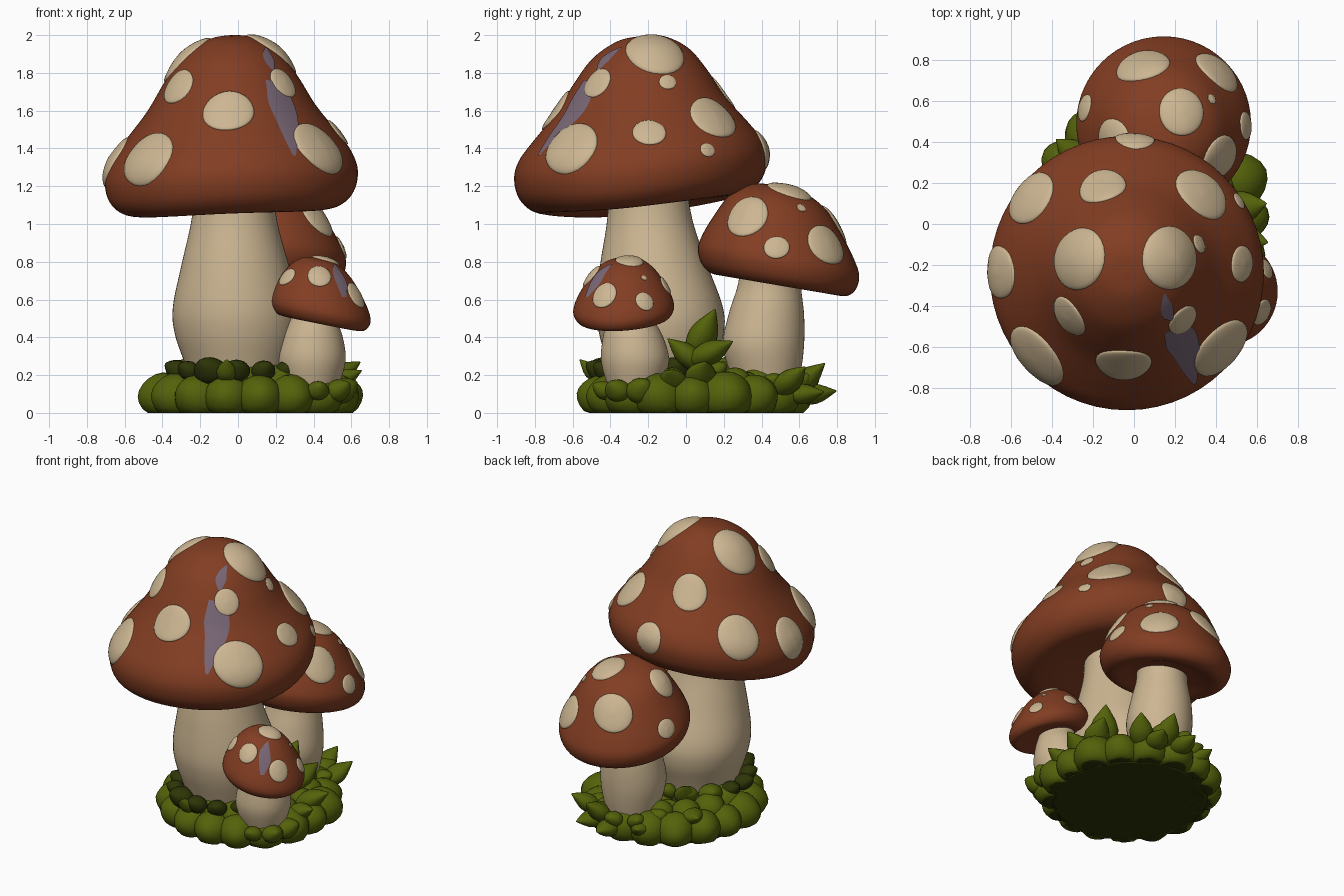
import bpy, bmesh, math, random
from mathutils import Vector, Matrix
from mathutils.bvhtree import BVHTree

if "Cube" in bpy.data.objects:
    bpy.data.objects.remove(bpy.data.objects["Cube"])

random.seed(4)


def material(name, col):
    m = bpy.data.materials.new(name)
    m.diffuse_color = (*col, 1)
    m.use_nodes = True
    m.node_tree.nodes["Principled BSDF"].inputs["Base Color"].default_value = m.diffuse_color
    return m


CAP = material("cap red brown", (0.225, 0.047, 0.016))
CREAM = material("cream", (0.61, 0.47, 0.29))
MOSS = material("moss green", (0.088, 0.122, 0.003))
DARK = material("dark moss green", (0.027, 0.036, 0.002))
PURPLE = material("streak mauve", (0.19, 0.135, 0.18))


def finish(bm, name, *mats):
    bmesh.ops.recalc_face_normals(bm, faces=bm.faces)
    for f in bm.faces:
        f.smooth = True
    me = bpy.data.meshes.new(name)
    bm.to_mesh(me)
    bm.free()
    for m in mats:
        me.materials.append(m)
    ob = bpy.data.objects.new(name, me)
    bpy.context.collection.objects.link(ob)
    return ob


def spline(pts, n=6):
    """Catmull-Rom through tuples of any size."""
    P = [Vector(p) for p in pts]
    P = [P[0]] + P + [P[-1]]
    out = []
    for i in range(1, len(P) - 2):
        a, b, c, d = P[i - 1:i + 3]
        for k in range(n):
            t = k / n
            out.append(0.5 * (2 * b + (c - a) * t + (2 * a - 5 * b + 4 * c - d) * t * t
                              + (3 * b - a - 3 * c + d) * t ** 3))
    return out + [P[-1]]


def lathe(rings, name, mat, segs=56, warp=None):
    """rings: (cx, cy, radius, z); both ends are closed."""
    bm = bmesh.new()
    loops = []
    for cx, cy, r, z in rings:
        loop = []
        for k in range(segs):
            a = 2 * math.pi * k / segs
            p = Vector((cx + max(r, 0.002) * math.cos(a), cy + max(r, 0.002) * math.sin(a), z))
            loop.append(bm.verts.new(warp(p) if warp else p))
        loops.append(loop)
    for l0, l1 in zip(loops, loops[1:]):
        for k in range(segs):
            j = (k + 1) % segs
            bm.faces.new((l0[k], l0[j], l1[j], l1[k]))
    bm.faces.new(loops[0])
    bm.faces.new(loops[-1])
    return finish(bm, name, mat)


def make_cap(name, cx, cy, z0, kx, ky, profile, front=0.0, back=0.0):
    """Lathed cap, tilted by shearing; front/back lift the rim in a curve."""
    rings = [(cx, cy, r, z0 + z) for r, z in spline(profile)]

    def warp(p):
        d = p.y - cy
        p.z += kx * (p.x - cx) + ky * d + (front if d < 0 else back) * d * d
        return p
    ob = lathe(rings, name, CAP, warp=warp)
    return BVHTree.FromPolygons([v.co for v in ob.data.vertices],
                                [p.vertices[:] for p in ob.data.polygons])


def make_spots(name, tree, spots):
    """Low domes that follow the cap surface; spots: (x, y, z, radius)."""
    bm = bmesh.new()
    for x, y, z, rad in spots:
        c, n, _, _ = tree.find_nearest(Vector((x, y, z)))
        t1 = n.orthogonal().normalized()
        t2 = n.cross(t1)
        ph = random.uniform(0, 6)
        segs, prev = 28, None
        top = bm.verts.new(c + n * (0.006 + 0.14 * rad))
        for rho in (0.2, 0.4, 0.6, 0.78, 0.9, 0.97, 1.0, 1.01):
            ring = []
            for k in range(segs):
                a = 2 * math.pi * k / segs
                w = rad * rho * (1 + 0.05 * math.cos(2 * a + ph))
                p = c + t1 * w * math.cos(a) + t2 * w * math.sin(a)
                q = tree.ray_cast(p + n * 0.1, -n)[0] or tree.find_nearest(p)[0]
                h = -0.012 if rho > 1 else 0.004 + 0.14 * rad * math.sqrt(1 - rho * rho)
                ring.append(bm.verts.new(q + n * h))
            for k in range(segs):
                j = (k + 1) % segs
                if prev:
                    bm.faces.new((prev[k], ring[k], ring[j], prev[j]))
                else:
                    bm.faces.new((top, ring[k], ring[j]))
            prev = ring
    finish(bm, name, CREAM)


def make_streak(name, tree, rows):
    """Thin patch projected from the front; rows: (z, x left, x right)."""
    bm = bmesh.new()
    prev = None
    for z, xa, xb in spline(rows, 4):
        row = []
        for k in range(6):
            x = xa + (xb - xa) * k / 5
            q, n, _, _ = tree.ray_cast(Vector((x, -3, z)), Vector((0, 1, 0)))
            row.append(bm.verts.new(q + n * 0.005))
        if prev:
            for k in range(5):
                bm.faces.new((prev[k], prev[k + 1], row[k + 1], row[k]))
        prev = row
    finish(bm, name, PURPLE)


# caps
big = make_cap("large_cap", -0.035, -0.24, 1.12, 0.04, 0.12, [
    (0, 0.875), (0.12, 0.86), (0.25, 0.78), (0.35, 0.65), (0.45, 0.485), (0.57, 0.33), (0.645, 0.22),
    (0.67, 0.12), (0.64, 0.015), (0.55, -0.045), (0.4, -0.03), (0.2, 0.03), (0, 0.05)],
    front=0.17, back=0.06)
mid = make_cap("back_cap", 0.145, 0.49, 0.69, 0, -0.17, [
    (0, 0.515), (0.13, 0.50), (0.25, 0.43), (0.34, 0.3), (0.405, 0.18),
    (0.427, 0.1), (0.40, 0.02), (0.33, -0.015), (0.2, 0.02), (0, 0.04)])
small = make_cap("small_cap", 0.435, -0.33, 0.485, -0.2, 0.08, [
    (0, 0.335), (0.09, 0.32), (0.165, 0.26), (0.225, 0.17), (0.262, 0.09),
    (0.263, 0.035), (0.225, -0.005), (0.15, 0.005), (0, 0.02)], front=0.2)

# raised spots
make_spots("large_cap_spots", big, [
    (-0.49, 0.12, 1.42, 0.145), (-0.155, 0.18, 1.68, 0.12), (0.33, 0.145, 1.56, 0.14),
    (-0.27, -0.17, 1.87, 0.16), (0.175, -0.165, 1.9, 0.16), (0.535, -0.195, 1.49, 0.085),
    (-0.335, -0.465, 1.74, 0.105), (0.25, -0.48, 1.755, 0.085), (-0.48, -0.65, 1.35, 0.165),
    (-0.055, -0.72, 1.62, 0.13), (0.43, -0.61, 1.405, 0.16), (-0.65, -0.235, 1.33, 0.135),
    (0.005, 0.415, 1.4, 0.1), (0.31, -0.10, 1.745, 0.045), (0.5, 0.105, 1.385, 0.04)])
make_spots("back_cap_spots", mid, [
    (0.04, 0.775, 0.99, 0.13), (0.41, 0.745, 0.89, 0.12), (0.235, 0.555, 1.2, 0.115),
    (0.405, 0.33, 1.03, 0.12), (0.545, 0.48, 0.875, 0.065), (-0.09, 0.42, 1.1, 0.1),
    (-0.25, 0.57, 0.88, 0.065), (0.385, 0.615, 1.09, 0.025)])
make_spots("small_cap_spots", small, [
    (0.43, -0.49, 0.715, 0.065), (0.63, -0.435, 0.625, 0.07), (0.47, -0.30, 0.82, 0.075),
    (0.67, -0.21, 0.6, 0.05), (0.27, -0.42, 0.71, 0.055), (0.45, -0.1, 0.68, 0.05),
    (0.25, -0.25, 0.68, 0.055), (0.58, -0.22, 0.72, 0.015)])

# mauve streaks
make_streak("large_cap_streak_upper", big, [
    (1.93, 0.14, 0.15), (1.90, 0.13, 0.17), (1.86, 0.14, 0.19), (1.81, 0.18, 0.19)])
make_streak("large_cap_streak_lower", big, [
    (1.76, 0.145, 0.16), (1.72, 0.15, 0.24), (1.64, 0.16, 0.29), (1.55, 0.2, 0.315),
    (1.47, 0.235, 0.315), (1.36, 0.29, 0.305)])
make_streak("small_cap_streak", small, [
    (0.785, 0.505, 0.51), (0.74, 0.5, 0.545), (0.68, 0.52, 0.575), (0.61, 0.55, 0.57)])

# stems: (centre x, centre y, radius, z)
lathe(spline([(0, -0.13, 0.22, 0.08), (0, -0.13, 0.285, 0.27), (-0.005, -0.13, 0.33, 0.42),
              (-0.01, -0.14, 0.335, 0.56), (-0.015, -0.17, 0.285, 0.78), (-0.02, -0.19, 0.23, 1.0),
              (-0.02, -0.2, 0.21, 1.16), (-0.02, -0.2, 0.21, 1.2)]), "large_stem", CREAM)
lathe(spline([(0.13, 0.42, 0.15, 0.06), (0.13, 0.42, 0.185, 0.2), (0.13, 0.41, 0.215, 0.36),
              (0.13, 0.425, 0.2, 0.52), (0.135, 0.44, 0.17, 0.66), (0.14, 0.45, 0.165, 0.74)]),
      "back_stem", CREAM)
lathe(spline([(0.395, -0.27, 0.11, 0.06), (0.39, -0.27, 0.15, 0.16), (0.39, -0.27, 0.18, 0.28),
              (0.395, -0.28, 0.16, 0.4), (0.4, -0.295, 0.125, 0.49), (0.41, -0.30, 0.12, 0.52)]),
      "small_stem", CREAM)

# moss base: mound, clumps and pointed leaves, cut flat at the ground
mb = bmesh.new()


def clump(x, y, z, size, azim=0.0, pitch=0.0, point=0.0, dark=False):
    """Ellipsoid along its own x; point > 0 narrows the outer end to a tip."""
    vs = bmesh.ops.create_uvsphere(mb, u_segments=16, v_segments=10, radius=1)["verts"]
    M = (Matrix.Translation((x, y, z)) @ Matrix.Rotation(azim, 4, 'Z')
         @ Matrix.Rotation(-pitch, 4, 'Y'))
    for v in vs:
        p = v.co.copy()
        s = 1 - point * max(p.x, 0) ** 1.5
        v.co = M @ Vector((p.x * size[0], p.y * size[1] * s, p.z * size[2] * s))
        v.co.z = max(v.co.z, 0)
    for f in {f for v in vs for f in v.link_faces}:
        f.material_index = int(dark or max(v.co.z for v in f.verts) < 0.001)


clump(0.06, 0.03, 0, (0.5, 0.52, 0.16), dark=True)
for count, inset, z, w in ((17, 0.135, 0.085, 0.135), (14, 0.235, 0.155, 0.1)):
    for i in range(count):
        a = 2 * math.pi * (i + 0.37 * (w < 0.12)) / count
        s = random.uniform(0.86, 1.1)
        clump(0.07 + (0.61 - inset) * math.cos(a), 0.035 + (0.63 - inset) * math.sin(a), z,
              (w * s, w * s, w * s * 0.95), a, random.uniform(-0.1, 0.3), 0.2)

# leafy bumps around the stem feet, darker at the front of the large stem
for cx, cy, r, n, z in ((0, -0.13, 0.33, 14, 0.225), (0.13, 0.42, 0.225, 9, 0.16),
                        (0.39, -0.27, 0.17, 8, 0.12)):
    for i in range(n):
        a = 2 * math.pi * i / n + 0.2
        s = random.uniform(0.8, 1.2)
        clump(cx + r * math.cos(a), cy + r * math.sin(a), z,
              (0.08 * s, 0.075 * s, 0.06 * s), a, 0.5, 0.4, dark=cx == 0 and math.sin(a) < 0.3)

# taller pointed leaves: x, y, z, half length, azimuth, pitch in degrees
for x, y, z, l, az, pt in (
        (0.33, 0.09, 0.41, 0.16, 60, 62), (0.42, 0.13, 0.32, 0.14, 70, 25),
        (0.38, 0.0, 0.31, 0.13, -80, 40), (0.53, 0.08, 0.2, 0.14, 10, 30),
        (0.54, -0.07, 0.17, 0.13, -10, 25), (0.40, 0.55, 0.17, 0.13, 50, 35),
        (0.25, 0.64, 0.18, 0.13, 75, 40), (0.15, 0.68, 0.10, 0.12, 90, 8),
        (0.32, 0.62, 0.10, 0.12, 70, 5), (-0.05, 0.58, 0.11, 0.12, 110, 20),
        (-0.28, 0.33, 0.16, 0.14, 140, 20), (-0.12, 0.18, 0.22, 0.12, 120, 50),
        (-0.06, -0.5, 0.22, 0.09, -90, 45)):
    clump(x, y, z, (l, l * 0.6, l * 0.45), math.radians(az), math.radians(pt), 0.75)
finish(mb, "moss_base", MOSS, DARK)
